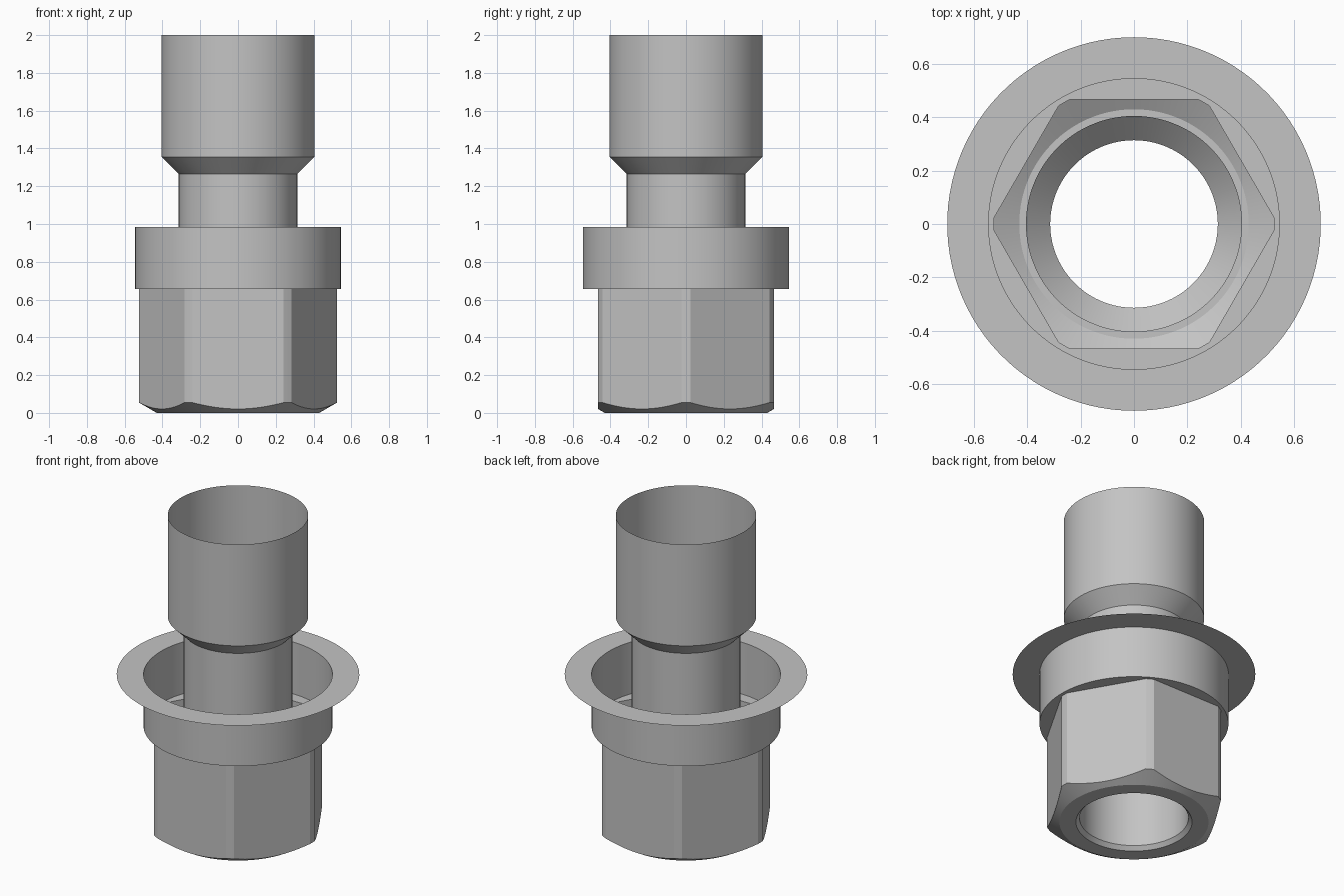
import bpy, bmesh, math

cube = bpy.data.objects.get("Cube")
if cube:
    bpy.data.objects.remove(cube, do_unlink=True)

steel = bpy.data.materials.new("grey_steel")
steel.use_nodes = True
grey = (0.55, 0.55, 0.55, 1)
steel.diffuse_color = grey
steel.node_tree.nodes["Principled BSDF"].inputs["Base Color"].default_value = grey

APOTHEM, CORNER, BEVEL = 0.466, 0.525, 0.43
NUT_TOP, COLLAR_TOP = 0.655, 0.985
COLLAR_R, TUBE_R, SOCKET_R = 0.545, 0.314, 0.405

# Angles for one turn, with stops where the hexagon flats meet the turned corners
half_flat = math.acos(APOTHEM / CORNER)
SIDE = math.pi / 3
angles = []
for side in range(6):
    mid = math.pi / 6 + side * SIDE
    angles += [mid + half_flat * (i / 8 - 1) for i in range(16)]
    angles += [mid + half_flat + (SIDE - 2 * half_flat) * i / 3 for i in range(3)]


def hexagon(angle):
    """Radius of a hexagon whose corners are turned down to a circle."""
    off = (angle % SIDE) - SIDE / 2
    return min(CORNER, APOTHEM / math.cos(off))


def hex_bevel(angle):
    """Height of the 30 degree bevel where it meets the hexagon."""
    return (hexagon(angle) - BEVEL) * math.tan(math.pi / 6)


def value(v, angle):
    return v(angle) if callable(v) else v


def loft(name, profile):
    """Open shell through rings; radius and height may depend on the angle."""
    bm = bmesh.new()
    rings = [[bm.verts.new((value(r, a) * math.cos(a), value(r, a) * math.sin(a), value(z, a)))
              for a in angles] for r, z in profile]
    n = len(angles)
    for low, high in zip(rings, rings[1:]):
        for i in range(n):
            j = (i + 1) % n
            bm.faces.new((low[i], low[j], high[j], high[i]))
    mesh = bpy.data.meshes.new(name)
    bm.to_mesh(mesh)
    bm.free()
    mesh.materials.append(steel)
    obj = bpy.data.objects.new(name, mesh)
    bpy.context.collection.objects.link(obj)
    bpy.ops.object.select_all(action='DESELECT')
    obj.select_set(True)
    bpy.context.view_layer.objects.active = obj
    bpy.ops.object.shade_smooth_by_angle(angle=math.radians(20))
    return obj


# Thin tube with a flared socket at the top
loft("tube", [(TUBE_R, 0.025), (TUBE_R, 1.265), (SOCKET_R, 1.355), (SOCKET_R, 2)])

# Hollow hexagonal nut with bevelled bottom and countersunk hole
loft("hex_nut", [(TUBE_R, 0.025), (0.335, 0), (BEVEL, 0),
                 (hexagon, hex_bevel), (hexagon, NUT_TOP)])

# Open cup around the tube, with a floor joining the nut
loft("collar", [(hexagon, NUT_TOP), (COLLAR_R, NUT_TOP), (COLLAR_R, COLLAR_TOP)])

# Thin flat rim
loft("flange", [(COLLAR_R, COLLAR_TOP), (0.70, COLLAR_TOP)])
